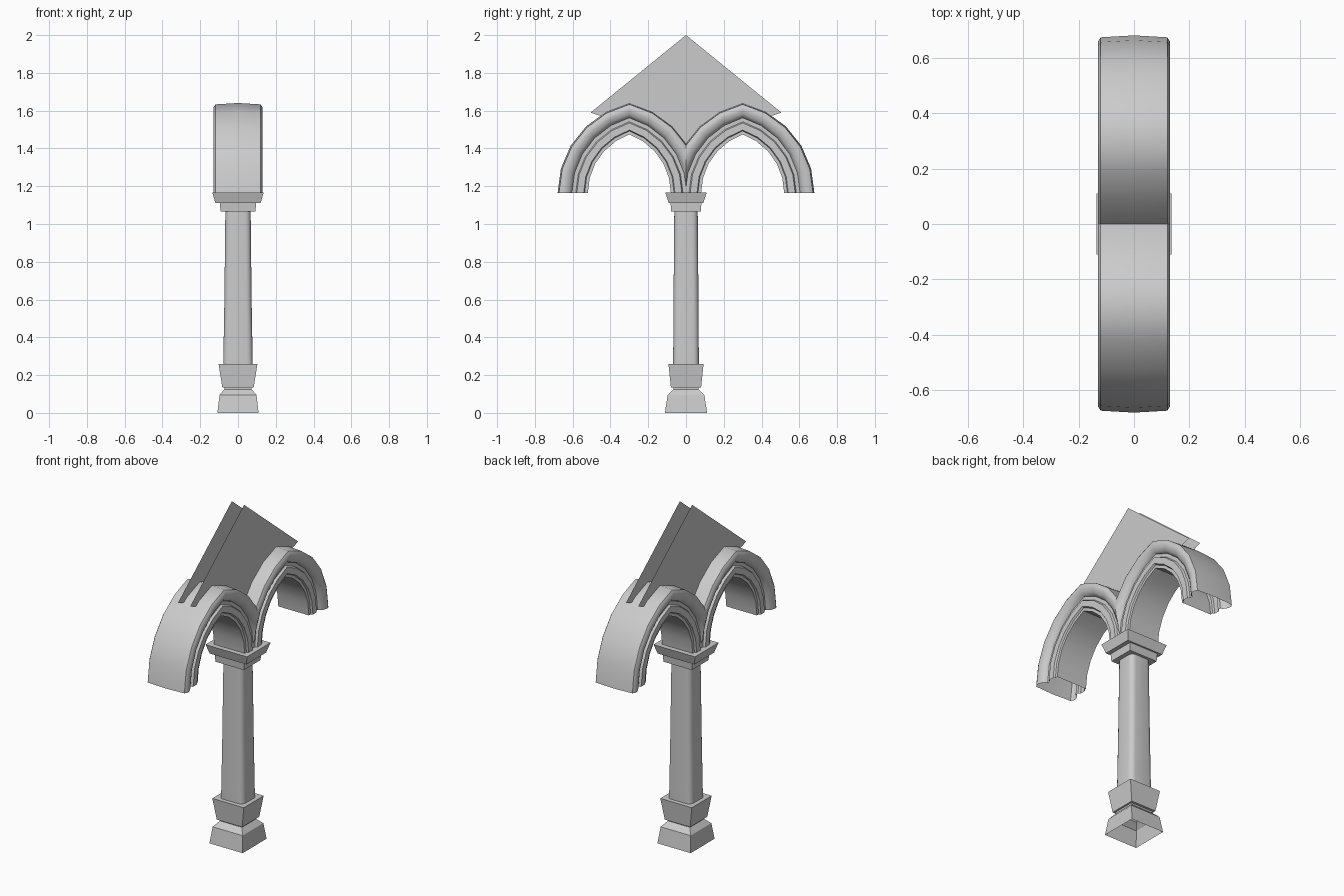
import bpy, bmesh, math
from mathutils import Vector

cube = bpy.data.objects.get("Cube")
if cube:
    bpy.data.objects.remove(cube, do_unlink=True)

stone = bpy.data.materials.new("grey_stone")
stone.use_nodes = True
stone.diffuse_color = (0.6, 0.6, 0.6, 1)
stone.node_tree.nodes["Principled BSDF"].inputs["Base Color"].default_value = (0.6, 0.6, 0.6, 1)


def finish(bm, name, smooth=None):
    """Turn a bmesh into a named object with the stone material."""
    mesh = bpy.data.meshes.new(name)
    bm.to_mesh(mesh)
    bm.free()
    mesh.materials.append(stone)
    obj = bpy.data.objects.new(name, mesh)
    bpy.context.collection.objects.link(obj)
    if smooth:
        bpy.ops.object.select_all(action='DESELECT')
        obj.select_set(True)
        bpy.context.view_layer.objects.active = obj
        bpy.ops.object.shade_smooth_by_angle(angle=math.radians(smooth))
    return obj


def rounded_rect(hx, hy, r, steps):
    """Outline of a rectangle, with rounded corners when r > 0."""
    pts = []
    for k, (sx, sy) in enumerate([(1, 1), (-1, 1), (-1, -1), (1, -1)]):
        for i in range(steps + 1):
            a = math.pi / 2 * (k + (i / steps if steps else 0))
            pts.append((sx * (hx - r) + r * math.cos(a), sy * (hy - r) + r * math.sin(a)))
    return pts


def loft(name, rings, r=0, steps=0, cap_bottom=True, cap_top=True, smooth=None):
    """Stack rectangles given as (half x, half y, z)."""
    bm = bmesh.new()
    loops = [[bm.verts.new((x, y, z)) for x, y in rounded_rect(hx, hy, r, steps)]
             for hx, hy, z in rings]
    n = len(loops[0])
    for low, high in zip(loops, loops[1:]):
        for i in range(n):
            j = (i + 1) % n
            bm.faces.new((low[i], low[j], high[j], high[i]))
    if cap_bottom:
        bm.faces.new(loops[0][::-1])
    if cap_top:
        bm.faces.new(loops[-1])
    return finish(bm, name, smooth)


# Column: open plinth, flared base block, rounded shaft, two-step capital
loft("plinth", [(.109, .112, 0), (.098, .097, .095), (.072, .066, .125), (.072, .066, .137)],
     cap_bottom=False, cap_top=False)
loft("base_block", [(.083, .08, .135), (.103, .093, .26)])
loft("shaft", [(.078, .068, .26), (.072, .066, .6), (.067, .062, 1.066)],
     r=.03, steps=4, cap_bottom=False, cap_top=False, smooth=40)
loft("capital_neck", [(.093, .078, 1.066), (.095, .082, 1.112)])
loft("capital_slab", [(.12, .092, 1.112), (.136, .11, 1.168)])

# Moulded arch section as (half span, half width), from crown to soffit
SECTION = [(.38, 0), (.373, .12), (.358, .13), (.34, .129), (.322, .122), (.308, .11),
           (.304, .098), (.284, .098), (.278, .111), (.242, .111), (.237, .1), (.22, .1)]
SECTION += [(h, -x) for h, x in reversed(SECTION[1:])]
OFFSET, SPRING, CENTRE, SEGMENTS = .11, 1.163, .3, 5


def arch_ring(bm, side, t):
    """One section of the pointed arch; t runs from springing to apex."""
    ring = []
    for h, x in SECTION:
        radius = h + OFFSET
        a = t * math.acos(OFFSET / radius)
        y = CENTRE + side * (radius * math.cos(a) - OFFSET)
        ring.append(bm.verts.new((x, y, SPRING + radius * math.sin(a))))
    return ring


def arch(name, flip):
    bm = bmesh.new()
    steps = [i / SEGMENTS for i in range(SEGMENTS + 1)]
    rings = [arch_ring(bm, 1, t) for t in steps]
    rings += [arch_ring(bm, -1, t) for t in reversed(steps[:-1])]
    n = len(SECTION)
    for a, b in zip(rings, rings[1:]):
        for i in range(n):
            j = (i + 1) % n
            bm.faces.new((a[i], b[i], b[j], a[j]))
    # Point the faces outward while the sweep is still a closed body
    caps = [bm.faces.new(rings[0]), bm.faces.new(rings[-1])]
    bmesh.ops.recalc_face_normals(bm, faces=bm.faces[:])
    bmesh.ops.delete(bm, geom=caps, context='FACES_ONLY')
    # Trim where the two arches meet
    bmesh.ops.bisect_plane(bm, geom=bm.verts[:] + bm.edges[:] + bm.faces[:],
                           plane_co=(0, 0, 0), plane_no=(0, 1, 0), clear_inner=True)
    if flip:
        bmesh.ops.scale(bm, vec=(1, -1, 1), verts=bm.verts[:])
        bmesh.ops.reverse_faces(bm, faces=bm.faces[:])
    return finish(bm, name, 43)


arch("back_arch", False)
arch("front_arch", True)

# Thin gable sheets rising between the arches
for name, s in (("left_gable", 1), ("right_gable", -1)):
    bm = bmesh.new()
    outline = [(0, 1.42), (.505, 1.59), (0, 2), (-.505, 1.59)]
    verts = [bm.verts.new(Vector((s * .04, s * y, z))) for y, z in outline]
    bm.faces.new(verts)
    finish(bm, name)
